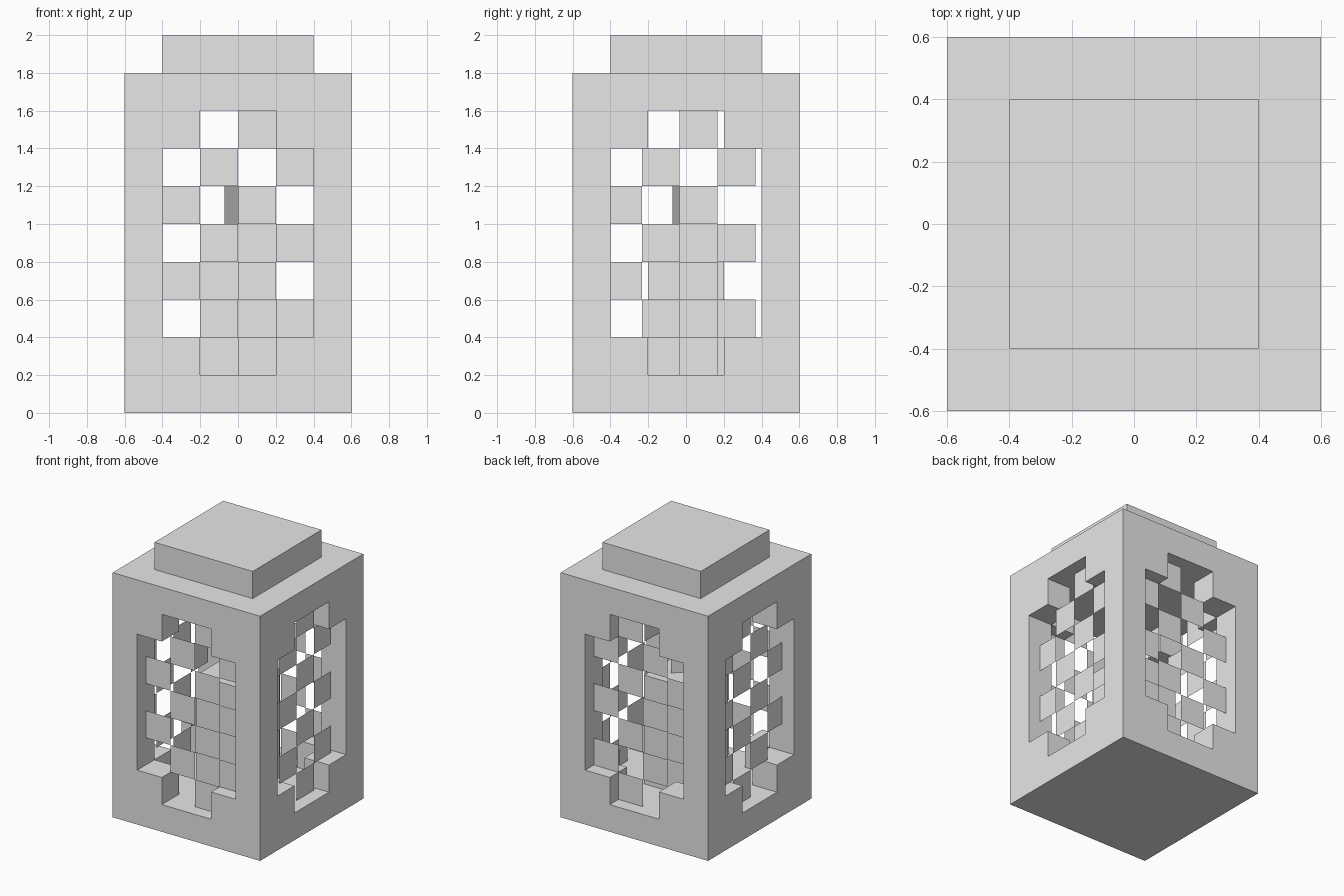
import bpy
import bmesh
from math import radians
from mathutils import Matrix, Vector

cube = bpy.data.objects.get("Cube")
if cube:
    bpy.data.objects.remove(cube, do_unlink=True)

U = 0.2  # block unit

grey = bpy.data.materials.new("light_grey")
grey.use_nodes = True
colour = (0.8, 0.8, 0.8, 1)
grey.diffuse_color = colour
grey.node_tree.nodes["Principled BSDF"].inputs["Base Color"].default_value = colour


def finish(name, bm):
    bmesh.ops.remove_doubles(bm, verts=bm.verts, dist=0.0001)
    mesh = bpy.data.meshes.new(name)
    bm.to_mesh(mesh)
    bm.free()
    mesh.materials.append(grey)
    obj = bpy.data.objects.new(name, mesh)
    bpy.context.collection.objects.link(obj)
    return obj


def box(name, half, low, high):
    bm = bmesh.new()
    size = Vector((2 * half, 2 * half, high - low))
    middle = Matrix.Translation((0, 0, (low + high) / 2))
    bmesh.ops.create_cube(bm, size=1, matrix=middle @ Matrix.Diagonal(size).to_4x4())
    return finish(name, bm)


def quad(bm, centre, a, b):
    """Square face spanned by half-edges a and b, facing a x b."""
    corners = [centre - a - b, centre + a - b, centre + a + b, centre - a + b]
    bm.faces.new([bm.verts.new(c) for c in corners])


def in_window(col, row):
    """Stepped window outline on a wall of 6 by 9 blocks."""
    return (1 <= col <= 4 and 2 <= row <= 6) or (2 <= col <= 3 and 1 <= row <= 7)


def solid(i, j, k):
    if not (0 <= i < 6 and 0 <= j < 6 and 0 <= k < 9):
        return False
    if 1 <= i <= 4 and 1 <= j <= 4 and 1 <= k <= 7:
        return False
    return not ((j in (0, 5) and in_window(i, k)) or (i in (0, 5) and in_window(j, k)))


# Hollow housing with stepped windows on all four walls
bm = bmesh.new()
axes = [Vector((1, 0, 0)), Vector((0, 1, 0)), Vector((0, 0, 1))]
for i in range(6):
    for j in range(6):
        for k in range(9):
            if not solid(i, j, k):
                continue
            centre = Vector((i - 2.5, j - 2.5, k + 0.5)) * U
            for n in range(3):
                for sign in (1, -1):
                    d = axes[n] * sign
                    if not solid(i + int(d.x), j + int(d.y), k + int(d.z)):
                        a, b = axes[(n + 1) % 3] * U / 2, axes[(n + 2) % 3] * U / 2
                        quad(bm, centre + d * U / 2, a * sign, b)
finish("housing", bm)

# Cap and candle
box("cap", 2 * U, 9 * U, 10 * U)
box("candle", U, U, 5 * U)


# Chequered lattice sheets set into the windows
def lattice(name, origin, along):
    bm = bmesh.new()
    for col in range(1, 5):
        for row in range(1, 8):
            if in_window(col, row) and (col + row) % 2 == 0:
                centre = origin + along * (col - 2.5) * U + axes[2] * (row + 0.5) * U
                quad(bm, centre, along * U / 2, axes[2] * U / 2)
    return finish(name, bm)


SHIFT = -U / 6
lattice("front_lattice", Vector((0, -0.5, 0)), axes[0])
lattice("back_lattice", Vector((0, 0.5, 0)), axes[0])
lattice("left_lattice", Vector((0.5, SHIFT, 0)), axes[1])
lattice("right_lattice", Vector((-0.5, SHIFT, 0)), axes[1])

# Wick made of two crossed sheets
bm = bmesh.new()
for angle in (45, 135):
    across = Matrix.Rotation(radians(angle), 3, "Z") @ axes[0]
    quad(bm, Vector((0, 0, 5.5 * U)), across * U / 2, axes[2] * U / 2)
finish("wick", bm)
